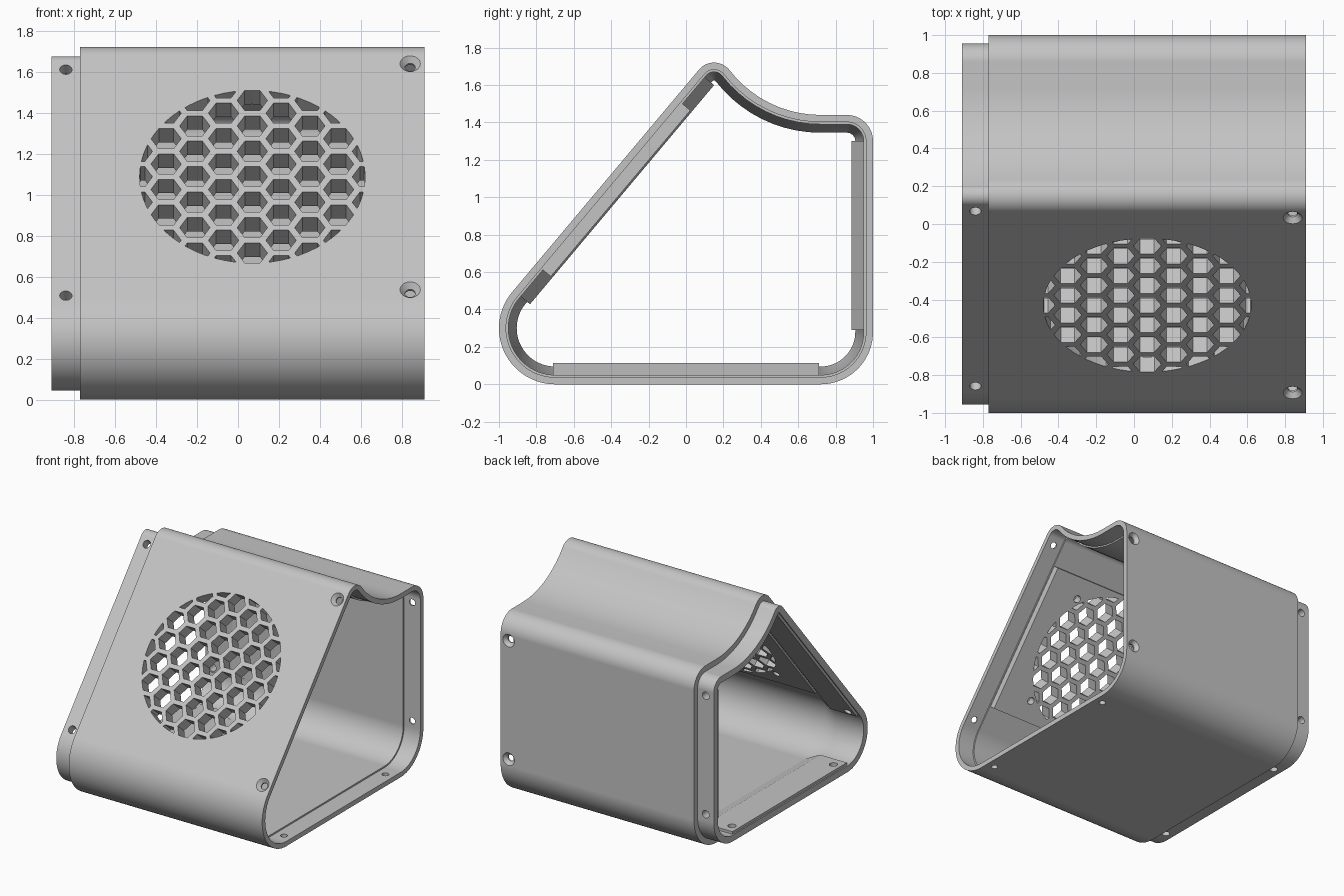
import bpy, bmesh, math
from mathutils import Matrix, Vector

cube = bpy.data.objects.get("Cube")
if cube:
    bpy.data.objects.remove(cube, do_unlink=True)

grey = bpy.data.materials.new("light grey plastic")
grey.use_nodes = True
COLOUR = (0.55, 0.55, 0.55, 1)
grey.diffuse_color = COLOUR
grey.node_tree.nodes["Principled BSDF"].inputs["Base Color"].default_value = COLOUR


def make_object(name, bm):
    bmesh.ops.recalc_face_normals(bm, faces=bm.faces)
    mesh = bpy.data.meshes.new(name)
    bm.to_mesh(mesh)
    bm.free()
    ob = bpy.data.objects.new(name, mesh)
    bpy.context.collection.objects.link(ob)
    return ob


def combine(target, other, operation):
    """Apply a boolean and throw the helper away."""
    mod = target.modifiers.new("combine", 'BOOLEAN')
    mod.operation, mod.solver, mod.object = operation, 'EXACT', other
    bpy.context.view_layer.objects.active = target
    bpy.ops.object.modifier_apply(modifier=mod.name)
    bpy.data.objects.remove(other, do_unlink=True)


def add_prism(bm, outline, direction):
    """Closed prism from a flat outline swept along a direction."""
    low = [bm.verts.new(p) for p in outline]
    high = [bm.verts.new(Vector(p) + Vector(direction)) for p in outline]
    bm.faces.new(low)
    bm.faces.new(high[::-1])
    for i in range(len(low)):
        j = (i + 1) % len(low)
        bm.faces.new((low[i], low[j], high[j], high[i]))


def add_cone(bm, x, y, bottom, top, r_bottom, r_top, sides=24):
    bmesh.ops.create_cone(bm, cap_ends=True, segments=sides, radius1=r_bottom, radius2=r_top,
                          depth=top - bottom,
                          matrix=Matrix.Translation((x, y, (top + bottom) / 2)))


# Side profile: tangent arcs joined by straight walls
FRONT, PEAK, SWOOP = Vector((-0.7, 0.3)), Vector((0.15, 1.615)), Vector((0.72, 2.055))
R_FRONT, R_PEAK, R_SWOOP = 0.3, 0.105, 0.615
span = PEAK - FRONT
slope_angle = math.atan2(span.y, span.x) + math.acos((R_FRONT - R_PEAK) / span.length)
swoop_angle = math.atan2(SWOOP.y - PEAK.y, SWOOP.x - PEAK.x)
quarter = math.pi / 2
ARCS = [  # centre, radius, start angle, end angle, bend
    (FRONT, R_FRONT, 3 * quarter, slope_angle, 1),
    (PEAK, R_PEAK, slope_angle, swoop_angle, 1),
    (SWOOP, R_SWOOP, swoop_angle + math.pi, 3 * quarter, -1),
    (Vector((0.86, 1.3)), 0.14, quarter, 0, 1),
    (Vector((0.72, 0.28)), 0.28, 0, -quarter, 1),
]


def profile(inset):
    points = []
    for c, r, start, end, bend in ARCS:
        steps = max(8, int(abs(end - start) / math.radians(5)))
        for i in range(steps + 1):
            a = start + (end - start) * i / steps
            points.append(c + (r - bend * inset) * Vector((math.cos(a), math.sin(a))))
    return points


# Shell: one ring of the profile per (x, inset) station, looped inside and out
STATIONS = [(0.91, 0), (-0.77, 0), (-0.77, 0.045), (-0.91, 0.045), (-0.91, 0.095),
            (-0.67, 0.095), (-0.55, 0.05), (0.77, 0.05), (0.77, 0.038), (0.91, 0.038)]
bm = bmesh.new()
rings = [[bm.verts.new((x, p.x, p.y)) for p in profile(d)] for x, d in STATIONS]
for k, ring in enumerate(rings):
    following = rings[(k + 1) % len(rings)]
    for i in range(len(ring)):
        j = (i + 1) % len(ring)
        bm.faces.new((ring[i], ring[j], following[j], following[i]))
shell = make_object("speaker_shell", bm)


def wall_matrix(centre, normal):
    """Local x along the shell, y along the wall, z outward."""
    return Matrix(((1, 0, 0, 0),
                   (0, normal.y, normal.x, centre.x),
                   (0, -normal.x, normal.y, centre.y),
                   (0, 0, 0, 1)))


slope_normal = Vector((math.cos(slope_angle), math.sin(slope_angle)))
slope_centre = (FRONT + PEAK + slope_normal * (R_FRONT + R_PEAK)) / 2
slope = wall_matrix(slope_centre, slope_normal)
WALLS = [  # matrix, half hole spacing, half pad length
    (slope, 0.72, 0.765),
    (wall_matrix(Vector((0, 0)), Vector((0, -1))), 0.63, 0.71),
    (wall_matrix(Vector((1, 0.795)), Vector((1, 0))), 0.465, 0.505),
]

# Screw pads inside the lip, tapering into the wall
for matrix, reach, half in WALLS:
    bm = bmesh.new()
    side = [(-0.9, -0.06), (-0.9, -0.115), (-0.67, -0.115), (-0.5, -0.03)]
    add_prism(bm, [(x, -half, z) for x, z in side], (0, 2 * half, 0))
    bm.transform(matrix)
    combine(shell, make_object("screw_pad", bm), 'UNION')

# Thick panel behind the grille
bm = bmesh.new()
side = [(-0.62, -0.02), (-0.62, -0.105), (0.765, -0.105), (0.765, -0.02)]
add_prism(bm, [(x, -0.58, z) for x, z in side], (0, 1.16, 0))
bm.transform(slope)
combine(shell, make_object("grille_panel", bm), 'UNION')

# Screw holes: countersunk at the socket end, plain in the lip
for matrix, reach, half in WALLS:
    for y in (-reach, reach):
        for x, r in ((0.84, 0.025), (-0.84, 0.03)):
            bm = bmesh.new()
            add_cone(bm, x, y, -0.17, 0.03, r, r)
            bm.transform(matrix)
            combine(shell, make_object("screw_hole", bm), 'DIFFERENCE')
        bm = bmesh.new()
        add_cone(bm, 0.84, y, -0.028, 0.012, 0.024, 0.061)
        bm.transform(matrix)
        combine(shell, make_object("countersink", bm), 'DIFFERENCE')

# Blind mounting holes behind the grille
GRILLE_X = 0.07
bm = bmesh.new()
for dx in (-0.42, 0.42):
    for dy in (-0.42, 0.42):
        add_cone(bm, GRILLE_X + dx, dy, -0.17, -0.04, 0.028, 0.028)
bm.transform(slope)
combine(shell, make_object("mounting_holes", bm), 'DIFFERENCE')

# Honeycomb openings trimmed to a circle
PITCH, BAR, RADIUS = 0.162, 0.034, 0.55
hex_r = (PITCH - BAR) / math.sqrt(3)
bm = bmesh.new()
for col in range(-4, 5):
    for row in range(-5, 6):
        cx = GRILLE_X + col * PITCH * math.sqrt(3) / 2
        cy = (row + (col % 2) / 2) * PITCH
        if math.hypot(cx - GRILLE_X, cy) < RADIUS + hex_r:
            add_prism(bm, [(cx + hex_r * math.cos(k * math.pi / 3),
                            cy + hex_r * math.sin(k * math.pi / 3), -0.16)
                           for k in range(6)], (0, 0, 0.2))
bm.transform(slope)
openings = make_object("grille_openings", bm)
bm = bmesh.new()
add_cone(bm, GRILLE_X, 0, -0.14, 0.02, RADIUS, RADIUS, 72)
bm.transform(slope)
combine(openings, make_object("grille_circle", bm), 'INTERSECT')
combine(shell, openings, 'DIFFERENCE')

# Finish
shell.data.materials.clear()
shell.data.materials.append(grey)
for poly in shell.data.polygons:
    poly.material_index = 0
bpy.ops.object.select_all(action='DESELECT')
shell.select_set(True)
bpy.context.view_layer.objects.active = shell
bpy.ops.object.shade_smooth_by_angle(angle=math.radians(25))
weighted = shell.modifiers.new("even_shading", 'WEIGHTED_NORMAL')
weighted.keep_sharp = True
